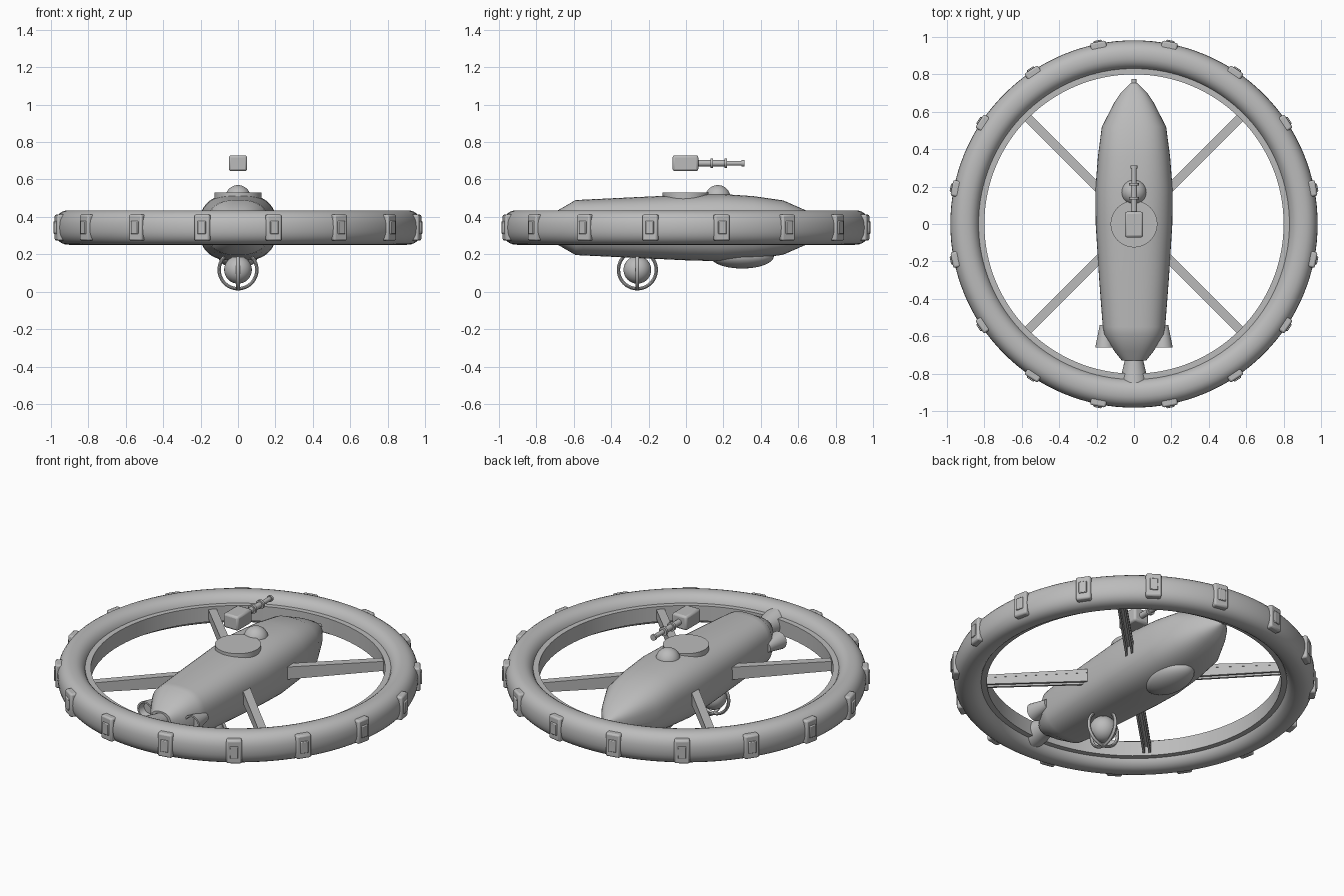
import bpy, bmesh, math
from mathutils import Matrix, Vector

if "Cube" in bpy.data.objects:
    bpy.data.objects.remove(bpy.data.objects["Cube"])

CZ = 0.343  # height of the ring and hull axis
grey = bpy.data.materials.new("grey")
grey.diffuse_color = (0.5, 0.5, 0.5, 1)
grey.use_nodes = True
grey.node_tree.nodes["Principled BSDF"].inputs["Base Color"].default_value = grey.diffuse_color


def finish(name, bm, angle=35, bevel=0):
    """Turn a bmesh into a named, shaded object."""
    bmesh.ops.recalc_face_normals(bm, faces=bm.faces)
    mesh = bpy.data.meshes.new(name)
    bm.to_mesh(mesh)
    bm.free()
    mesh.materials.append(grey)
    ob = bpy.data.objects.new(name, mesh)
    bpy.context.collection.objects.link(ob)
    if bevel:
        mod = ob.modifiers.new("bevel", 'BEVEL')
        mod.width, mod.segments = bevel, 2
    bpy.ops.object.select_all(action='DESELECT')
    ob.select_set(True)
    bpy.context.view_layer.objects.active = ob
    bpy.ops.object.shade_smooth_by_angle(angle=math.radians(angle))
    return ob


def oval(rx, rz, power=2.0, n=40):
    """Points of a rounded cross-section."""
    pts = []
    for i in range(n):
        c, s = math.cos(math.tau * i / n), math.sin(math.tau * i / n)
        pts.append((rx * math.copysign(abs(c) ** (2 / power), c),
                    rz * math.copysign(abs(s) ** (2 / power), s)))
    return pts


def bridge(bm, rings, closed=False):
    for k in range(len(rings) if closed else len(rings) - 1):
        a, b = rings[k], rings[(k + 1) % len(rings)]
        for i in range(len(a)):
            j = (i + 1) % len(a)
            bm.faces.new((a[i], a[j], b[j], b[i]))


def loft(name, stations, x=0, z=CZ, power=2.0, n=40, angle=35):
    """Body along y from stations of (y, half width, half height)."""
    bm = bmesh.new()
    rings = [[bm.verts.new((x + px, y, z + pz)) for px, pz in oval(rx, rz, power, n)]
             for y, rx, rz in stations]
    bridge(bm, rings)
    bm.faces.new(rings[0])
    bm.faces.new(rings[-1])
    return finish(name, bm, angle)


def hoop(name, profile, n=128, centre=(0, 0, CZ), rot=Matrix()):
    """Sweep a closed (radius, height) profile around an axis."""
    bm = bmesh.new()
    m = Matrix.Translation(centre) @ rot
    rings = []
    for k in range(n):
        a = math.tau * k / n
        rings.append([bm.verts.new(m @ Vector((r * math.cos(a), r * math.sin(a), h)))
                      for r, h in profile])
    bridge(bm, rings, True)
    return finish(name, bm)


def ball(name, centre, size):
    bm = bmesh.new()
    m = Matrix.Translation(centre) @ Matrix.Diagonal((*size, 1))
    bmesh.ops.create_uvsphere(bm, u_segments=32, v_segments=20, radius=1, matrix=m)
    return finish(name, bm)


def add_box(bm, size, matrix):
    bmesh.ops.create_cube(bm, size=1, matrix=matrix @ Matrix.Diagonal((*size, 1)))


# Outer ring with a narrow inner rim
hoop("outer_ring", [(0.903 + r, h) for r, h in oval(0.079, 0.092, 2.3, 28)])
hoop("inner_rim", [(0.80, -0.045), (0.84, -0.045), (0.84, 0.045), (0.80, 0.045)])

# Sixteen pods around the ring, each with a raised plate
for k in range(16):
    turn = Matrix.Translation((0, 0, CZ)) @ Matrix.Rotation(math.tau * (k + 0.5) / 16, 4, 'Z')
    bm = bmesh.new()
    add_box(bm, (0.055, 0.085, 0.14), turn @ Matrix.Translation((0.9655, 0, 0)))
    finish("ring_pod", bm, bevel=0.010)
    bm = bmesh.new()
    add_box(bm, (0.02, 0.045, 0.07), turn @ Matrix.Translation((0.991, 0, 0)))
    finish("pod_plate", bm, bevel=0.004)

# Hull and nose tip
loft("hull", [(-0.73, 0.065, 0.06), (-0.68, 0.105, 0.095), (-0.59, 0.16, 0.147),
              (-0.55, 0.167, 0.149), (-0.3, 0.186, 0.161), (0.0, 0.205, 0.175),
              (0.18, 0.207, 0.18), (0.36, 0.193, 0.168), (0.52, 0.172, 0.145),
              (0.65, 0.105, 0.088), (0.70, 0.072, 0.06), (0.755, 0.016, 0.016)],
     power=2.6, n=48)
loft("nose_tip", [(0.74, 0.014, 0.014), (0.775, 0.014, 0.014)], n=16)

# Flared connector from the stern to the ring
loft("stern_connector", [(-0.70, 0.05, 0.05), (-0.74, 0.052, 0.052),
                         (-0.80, 0.066, 0.066), (-0.86, 0.076, 0.076)])

# Side nozzles with hollow ends
for side in (-1, 1):
    loft("side_nozzle", [(-0.54, 0.028, 0.028), (-0.57, 0.034, 0.034),
                         (-0.66, 0.052, 0.052), (-0.66, 0.042, 0.042),
                         (-0.62, 0.034, 0.034)], x=side * 0.155, n=24)

# Four diagonal struts, deeper at the hull, with flanges below
for k in range(4):
    turn = Matrix.Translation((0, 0, CZ)) @ Matrix.Rotation(math.tau * (k + 0.5) / 4, 4, 'Z')
    bm = bmesh.new()
    for y, w, top, low in ((0, 0.046, 0.04, 0.015), (0.016, 0.012, 0.03, -0.04),
                           (-0.016, 0.012, 0.03, -0.04)):
        ends = []
        for r, s in ((0.12, 1.0), (0.84, 0.7)):
            ends.append([bm.verts.new(turn @ Vector((r, y + dy * w / 2, h * s)))
                         for dy, h in ((-1, low), (1, low), (1, top), (-1, top))])
        bridge(bm, ends)
        for e in ends:
            bm.faces.new(e)
    finish("strut", bm)

# Deck disc and dome on the back of the hull
bm = bmesh.new()
bmesh.ops.create_cone(bm, cap_ends=True, segments=48, radius1=0.125, radius2=0.125,
                      depth=0.04, matrix=Matrix.Translation((0, 0, 0.51)))
finish("deck_disc", bm)
ball("deck_dome", (0, 0.17, 0.502), (0.068, 0.068, 0.068))

# Floating gun: bevelled body and ringed barrel
bm = bmesh.new()
add_box(bm, (0.098, 0.138, 0.085), Matrix.Translation((0, -0.003, 0.687)))
finish("gun_body", bm, bevel=0.012)
barrel = [(0.05, 0.017), (0.13, 0.017), (0.13, 0.026), (0.145, 0.026), (0.145, 0.017),
          (0.205, 0.017), (0.205, 0.026), (0.22, 0.026), (0.22, 0.013),
          (0.298, 0.013), (0.298, 0.018), (0.312, 0.018)]
loft("gun_barrel", [(y, r, r) for y, r in barrel], z=0.687, n=20)

# Belly blister and caged ball
ball("belly_blister", (0, 0.30, 0.19), (0.105, 0.17, 0.066))
ball("cage_ball", (0, -0.26, 0.117), (0.074, 0.074, 0.074))
band = [(0.101 + r, h) for r, h in oval(0.009, 0.010, 2, 10)]
for axis in 'XY':
    hoop("cage_hoop", band, 48, (0, -0.26, 0.117), Matrix.Rotation(math.pi / 2, 4, axis))
